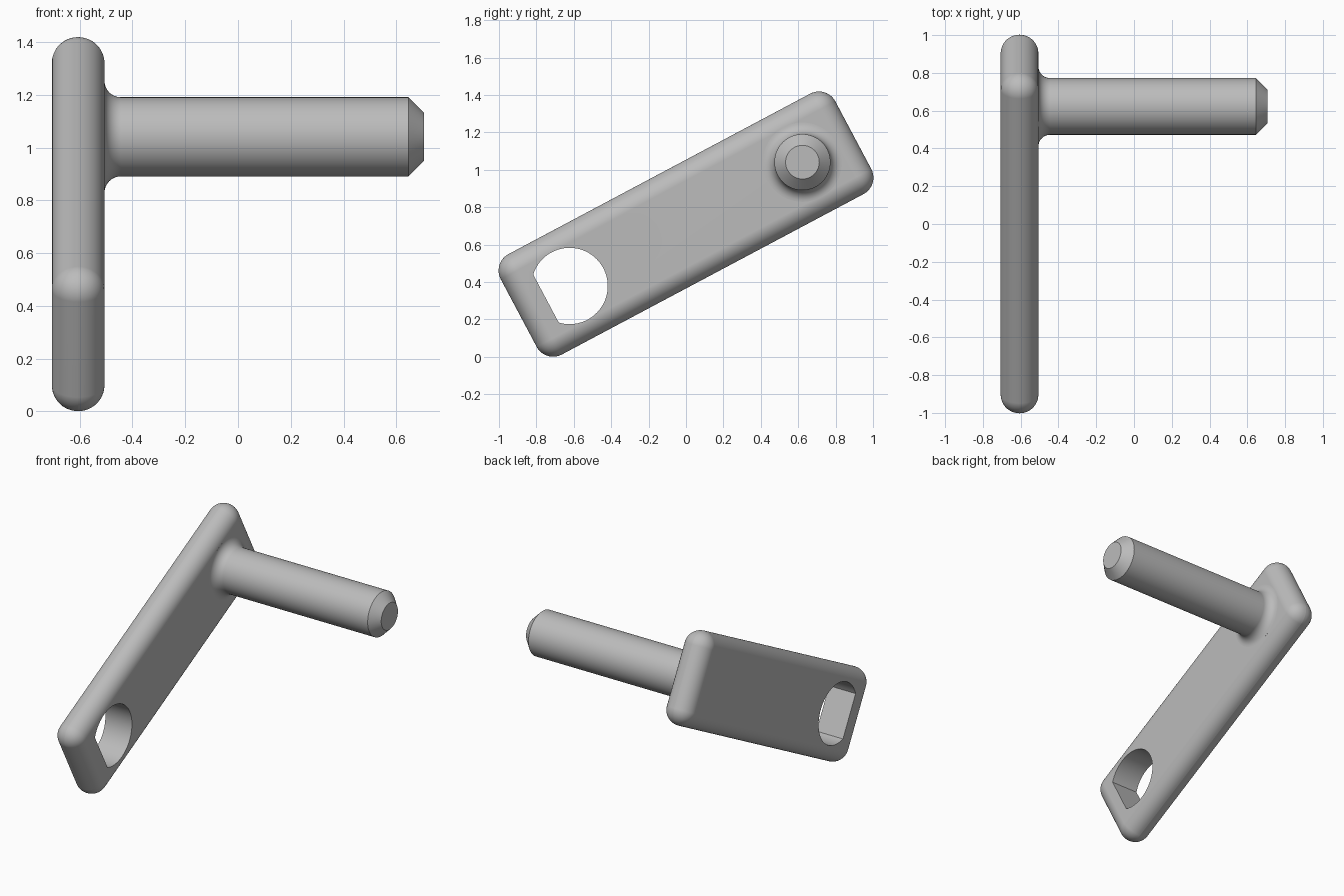
import bpy, bmesh
from math import sin, cos, pi, radians, acos
from mathutils import Matrix, Vector

cube = bpy.data.objects.get("Cube")
if cube:
    bpy.data.objects.remove(cube)

TILT = radians(28)
THICK, ROUND = 0.2, 0.1
LENGTH, WIDTH = 2.026, 0.608
PIVOT = 0.705            # distance of hole and pin from the plate centre
PLATE_X = -0.606
PLACE = Matrix.Translation((PLATE_X, 0, 0.71)) @ Matrix.Rotation(TILT, 4, 'X')

steel = bpy.data.materials.new("plain_grey")
steel.use_nodes = True
steel.diffuse_color = (0.5, 0.5, 0.5, 1)
steel.node_tree.nodes["Principled BSDF"].inputs["Base Color"].default_value = (0.5, 0.5, 0.5, 1)


def make_object(name, bm):
    bmesh.ops.recalc_face_normals(bm, faces=bm.faces)
    mesh = bpy.data.meshes.new(name)
    bm.to_mesh(mesh)
    bm.free()
    mesh.materials.append(steel)
    obj = bpy.data.objects.new(name, mesh)
    bpy.context.collection.objects.link(obj)
    obj.matrix_world = PLACE
    return obj


def activate(obj):
    bpy.ops.object.select_all(action='DESELECT')
    obj.select_set(True)
    bpy.context.view_layer.objects.active = obj


def finish(obj):
    activate(obj)
    bpy.ops.object.shade_smooth_by_angle(angle=radians(30))
    weighted = obj.modifiers.new("even_shading", 'WEIGHTED_NORMAL')
    weighted.keep_sharp = True


# Plate with fully rounded rim
bm = bmesh.new()
bmesh.ops.create_cube(bm, size=1)
bmesh.ops.scale(bm, vec=(THICK, LENGTH, WIDTH), verts=bm.verts)
bmesh.ops.bevel(bm, geom=bm.edges[:], offset=ROUND - 0.0005, segments=12,
                profile=0.5, affect='EDGES')
plate = make_object("arm_plate", bm)

# D-shaped hole cutter
radius, flat = 0.204, 0.143
half = acos(flat / radius)
steps = 64
bm = bmesh.new()
ring = []
for i in range(steps + 1):
    a = pi + half + (2 * pi - 2 * half) * i / steps
    ring.append(bm.verts.new((-0.3, -PIVOT + radius * cos(a), radius * sin(a))))
face = bm.faces.new(ring)
extruded = bmesh.ops.extrude_face_region(bm, geom=[face])["geom"]
bmesh.ops.translate(bm, vec=(0.6, 0, 0),
                    verts=[g for g in extruded if isinstance(g, bmesh.types.BMVert)])
cutter = make_object("hole_cutter", bm)
cutter.hide_render = True

cut = plate.modifiers.new("hole", 'BOOLEAN')
cut.operation = 'DIFFERENCE'
cut.solver = 'EXACT'
cut.object = cutter
activate(plate)
bpy.ops.object.modifier_apply(modifier=cut.name)
bpy.data.objects.remove(cutter)
finish(plate)

# Pin: filleted foot, straight shaft, chamfered tip
pin_r, fillet = 0.15, 0.062
foot = THICK / 2
tip = 0.706 - PLATE_X
profile = [(foot - 0.01, pin_r + fillet)]
for i in range(11):
    a = pi / 2 * i / 10
    profile.append((foot + fillet * (1 - cos(a)), pin_r + fillet * (1 - sin(a))))
profile += [(tip - 0.06, pin_r), (tip, 0.09)]
bm = bmesh.new()
verts = [bm.verts.new((x, PIVOT, r)) for x, r in profile]
edges = [bm.edges.new(pair) for pair in zip(verts, verts[1:])]
bmesh.ops.spin(bm, geom=verts + edges, cent=(0, PIVOT, 0), axis=(1, 0, 0),
               angle=2 * pi, steps=64, use_merge=True)
bmesh.ops.remove_doubles(bm, verts=bm.verts, dist=0.0001)
bmesh.ops.holes_fill(bm, edges=[e for e in bm.edges if e.is_boundary])
finish(make_object("handle_pin", bm))
